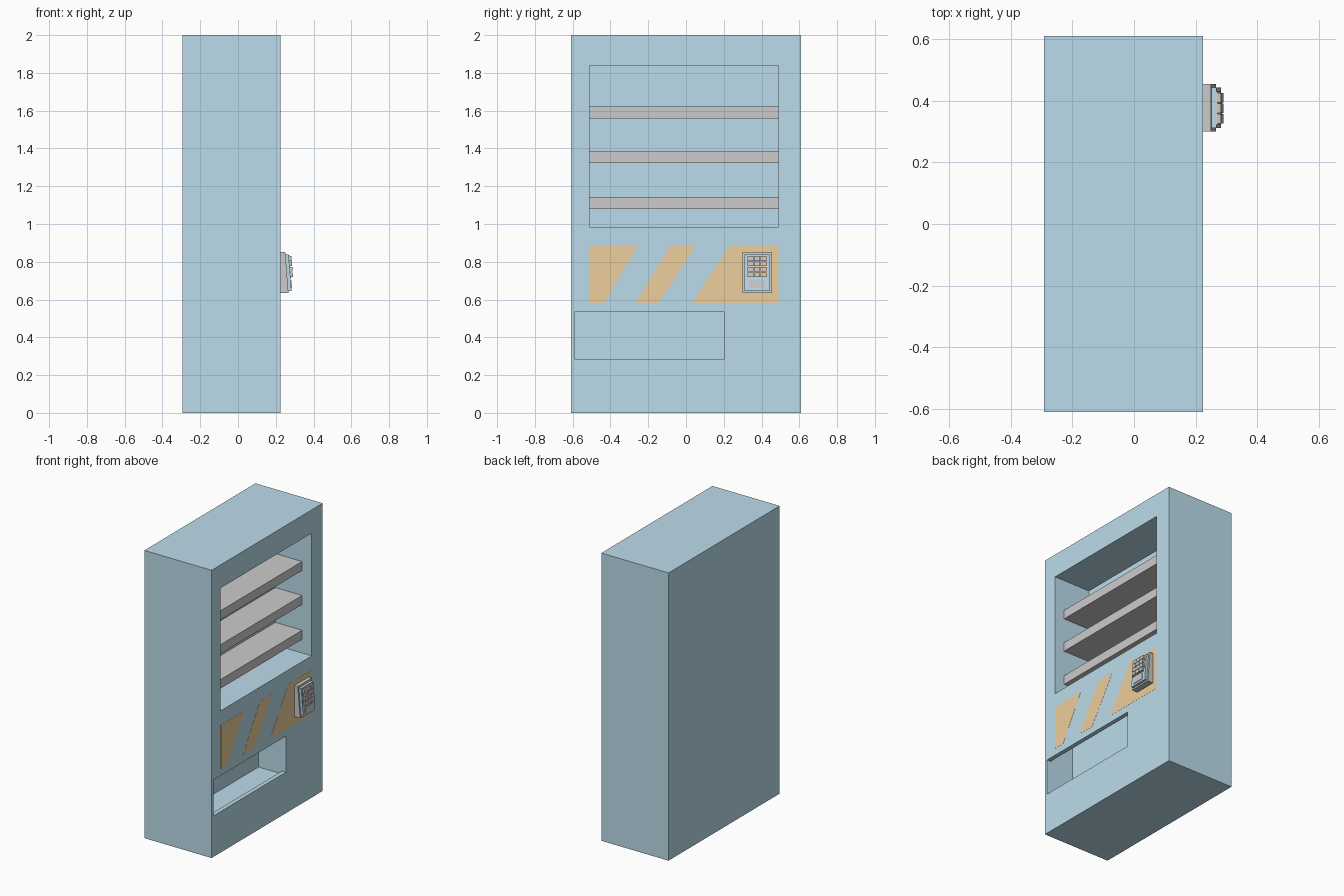
import bpy, bmesh
from mathutils import Matrix, Vector

if "Cube" in bpy.data.objects:
    bpy.data.objects.remove(bpy.data.objects["Cube"])

FRONT = 0.224   # x of the panel face that carries window, stripes and keypad
BACK = -0.293


def material(name, rgb):
    m = bpy.data.materials.new(name)
    m.diffuse_color = (*rgb, 1)
    m.use_nodes = True
    m.node_tree.nodes["Principled BSDF"].inputs["Base Color"].default_value = m.diffuse_color
    return m


BLUE = material("blue_paint", (0.50, 0.72, 0.83))
ORANGE = material("orange_paint", (0.85, 0.62, 0.33))


def finish(name, bm, mat=None):
    bmesh.ops.recalc_face_normals(bm, faces=bm.faces)
    me = bpy.data.meshes.new(name)
    bm.to_mesh(me)
    bm.free()
    ob = bpy.data.objects.new(name, me)
    bpy.context.collection.objects.link(ob)
    if mat:
        me.materials.append(mat)
    return ob


def box(name, x, y, z, mat=None):
    bm = bmesh.new()
    bmesh.ops.create_cube(bm, size=1)
    for v in bm.verts:
        v.co = Vector(r[0] if c < 0 else r[1] for r, c in zip((x, y, z), v.co))
    return finish(name, bm, mat)


def prism(name, pts, direction, mat=None):
    """Extrude a polygon of 3D points along a direction."""
    bm = bmesh.new()
    f = bm.faces.new([bm.verts.new(p) for p in pts])
    ext = bmesh.ops.extrude_face_region(bm, geom=[f])["geom"]
    bmesh.ops.translate(bm, vec=direction,
                        verts=[g for g in ext if isinstance(g, bmesh.types.BMVert)])
    if f.is_valid and len(f.link_loops if hasattr(f, "link_loops") else f.loops) and \
            all(len(e.link_faces) == 1 for e in f.edges):
        bm.faces.new([v for v in reversed(f.verts)])
    return finish(name, bm, mat)


def cut(ob, cutter):
    mod = ob.modifiers.new("cut", "BOOLEAN")
    mod.operation, mod.solver, mod.object = "DIFFERENCE", "EXACT", cutter
    bpy.context.view_layer.objects.active = ob
    bpy.ops.object.modifier_apply(modifier=mod.name)
    bpy.data.objects.remove(cutter)


# Cabinet with display recess and collection bin behind a thin front lip
cabinet = box("cabinet", (BACK, FRONT), (-0.61, 0.61), (0, 2), BLUE)
cut(cabinet, box("window_cutter", (-0.055, 0.5), (-0.51, 0.49), (0.985, 1.838)))
bin_profile = [(0.5, 0.285), (0.194, 0.285), (0.194, 0.265), (0.014, 0.265),
               (0.014, 0.72), (0.194, 0.72), (0.194, 0.535), (0.5, 0.535)]
cut(cabinet, prism("bin_cutter", [(x, -0.59, z) for x, z in bin_profile], (0, 0.795, 0)))

# Display shelves
for i, z in enumerate((1.08, 1.322, 1.558)):
    box(f"shelf_{i + 1}", (-0.055, 0.15), (-0.51, 0.49), (z, z + 0.063))

# Slanted painted stripes, given as (bottom left, bottom right, top right, top left) in y
for i, (a, b, c, d) in enumerate(((-0.51, -0.431, -0.257, -0.51),
                                  (-0.267, -0.146, 0.053, -0.082),
                                  (0.034, 0.49, 0.49, 0.23))):
    x = FRONT - 0.001
    prism(f"stripe_{i + 1}", [(x, a, 0.582), (x, b, 0.582), (x, c, 0.886), (x, d, 0.886)],
          (0.0018, 0, 0), ORANGE)

# Keypad housing: wedge leaning outward towards the bottom
TOP, BOT = (0.25, 0.852), (0.267, 0.635)
prism("keypad_housing", [(FRONT - 0.002, 0.3, BOT[1]), (BOT[0], 0.3, BOT[1]),
                         (TOP[0], 0.3, TOP[1]), (FRONT - 0.002, 0.3, TOP[1])], (0, 0.155, 0))
slope = (TOP[0] - BOT[0]) / (TOP[1] - BOT[1])
shear = Matrix(((1, 0, slope, BOT[0] - slope * BOT[1]),
                (0, 1, 0, 0), (0, 0, 1, 0), (0, 0, 0, 1)))


def plate(name, n, y, z, mat=None):
    """Box lying on the sloped keypad face; n is its height range above the face."""
    box(name, n, y, z, mat).data.transform(shear)


# Keypad face: blue plate, orange backing, display and key grid
plate("keypad_plate", (-0.002, 0.017), (0.311, 0.443), (0.646, 0.838), BLUE)
plate("key_backing", (0.015, 0.02), (0.322, 0.43), (0.715, 0.835), ORANGE)
plate("keypad_display", (0.015, 0.021), (0.335, 0.418), (0.66, 0.702))
for row in range(4):
    for col in range(3):
        y, z = 0.326 + col * 0.0345, 0.719 + row * 0.0288
        plate(f"key_{row * 3 + col + 1}", (0.018, 0.031), (y, y + 0.031), (z, z + 0.0255))
